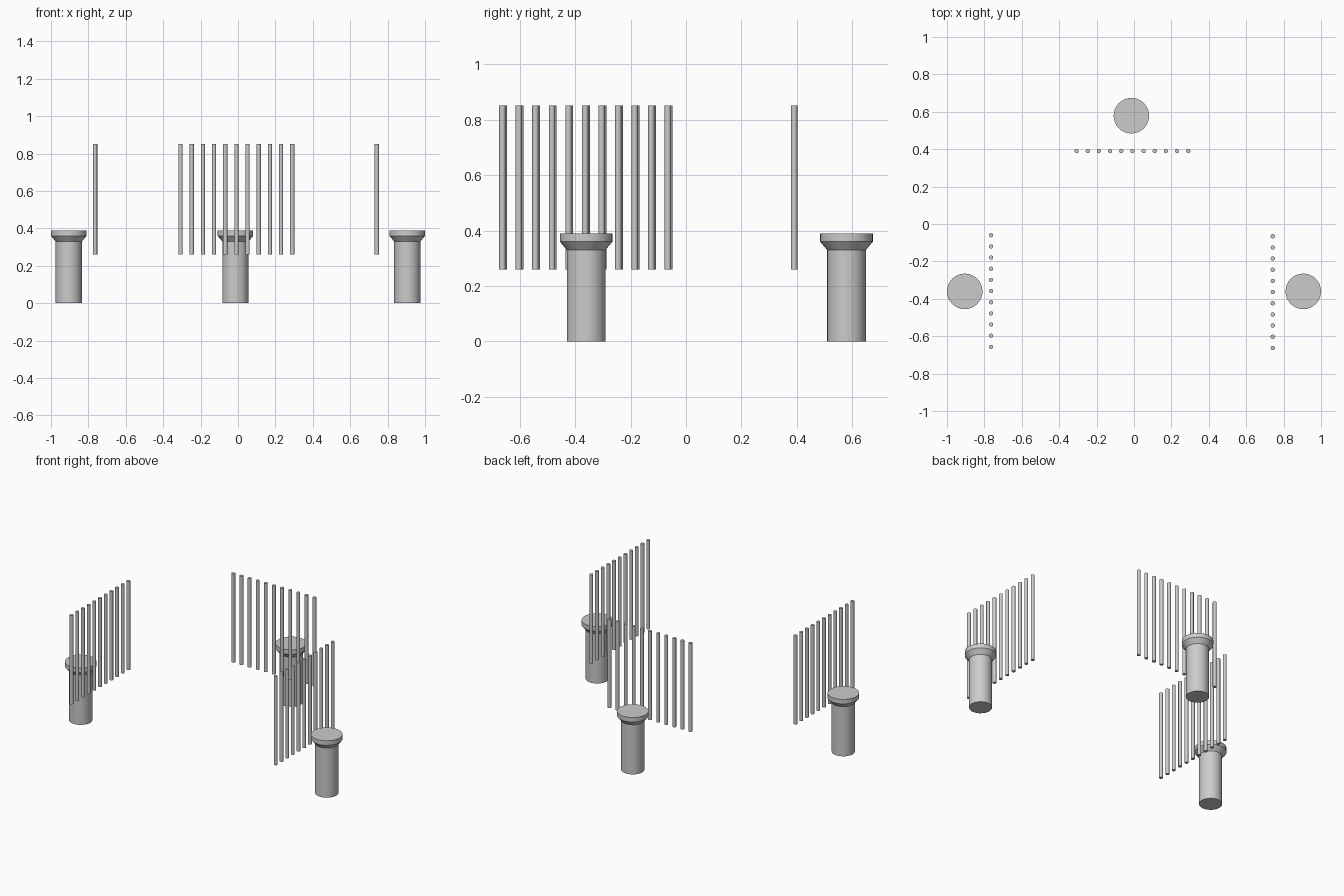
import bpy, bmesh
from math import sin, cos, tau

if "Cube" in bpy.data.objects:
    bpy.data.objects.remove(bpy.data.objects["Cube"])


def lathe(bm, x, y, profile, sides):
    """Closed turned solid around a vertical axis; profile is (radius, z)."""
    rings = [[bm.verts.new((x + r * cos(tau * i / sides), y + r * sin(tau * i / sides), z))
              for i in range(sides)] for r, z in profile]
    for a, b in zip(rings, rings[1:]):
        for i in range(sides):
            j = (i + 1) % sides
            bm.faces.new((a[i], a[j], b[j], b[i]))
    bm.faces.new(rings[0][::-1])
    bm.faces.new(rings[-1])


def finish(name, bm, smooth):
    mesh = bpy.data.meshes.new(name)
    bm.to_mesh(mesh)
    bm.free()
    obj = bpy.data.objects.new(name, mesh)
    bpy.context.collection.objects.link(obj)
    if smooth:
        bpy.ops.object.select_all(action='DESELECT')
        obj.select_set(True)
        bpy.context.view_layer.objects.active = obj
        bpy.ops.object.shade_smooth_by_angle(angle=0.6)


# Round pedestals with flared caps
PEDESTAL = [(0.07, 0), (0.07, 0.33), (0.095, 0.36), (0.095, 0.39)]
for side, x, y in (("left", -0.905, -0.36), ("right", 0.905, -0.36), ("back", -0.014, 0.579)):
    bm = bmesh.new()
    lathe(bm, x, y, PEDESTAL, 32)
    finish(side + "_pedestal", bm, True)

# Rows of eleven floating vertical bars: start point and step
BAR_RADIUS, BAR_COUNT, GAP = 0.0115, 11, 0.0597
ROWS = (("left", -0.764, -0.657, 0, GAP),
        ("right", 0.742, -0.6625, 0, GAP),
        ("back", -0.307, 0.39, GAP, 0))
for side, x, y, dx, dy in ROWS:
    bm = bmesh.new()
    for i in range(BAR_COUNT):
        lathe(bm, x + i * dx, y + i * dy, [(BAR_RADIUS, 0.26), (BAR_RADIUS, 0.85)], 16)
    finish(side + "_bars", bm, True)
